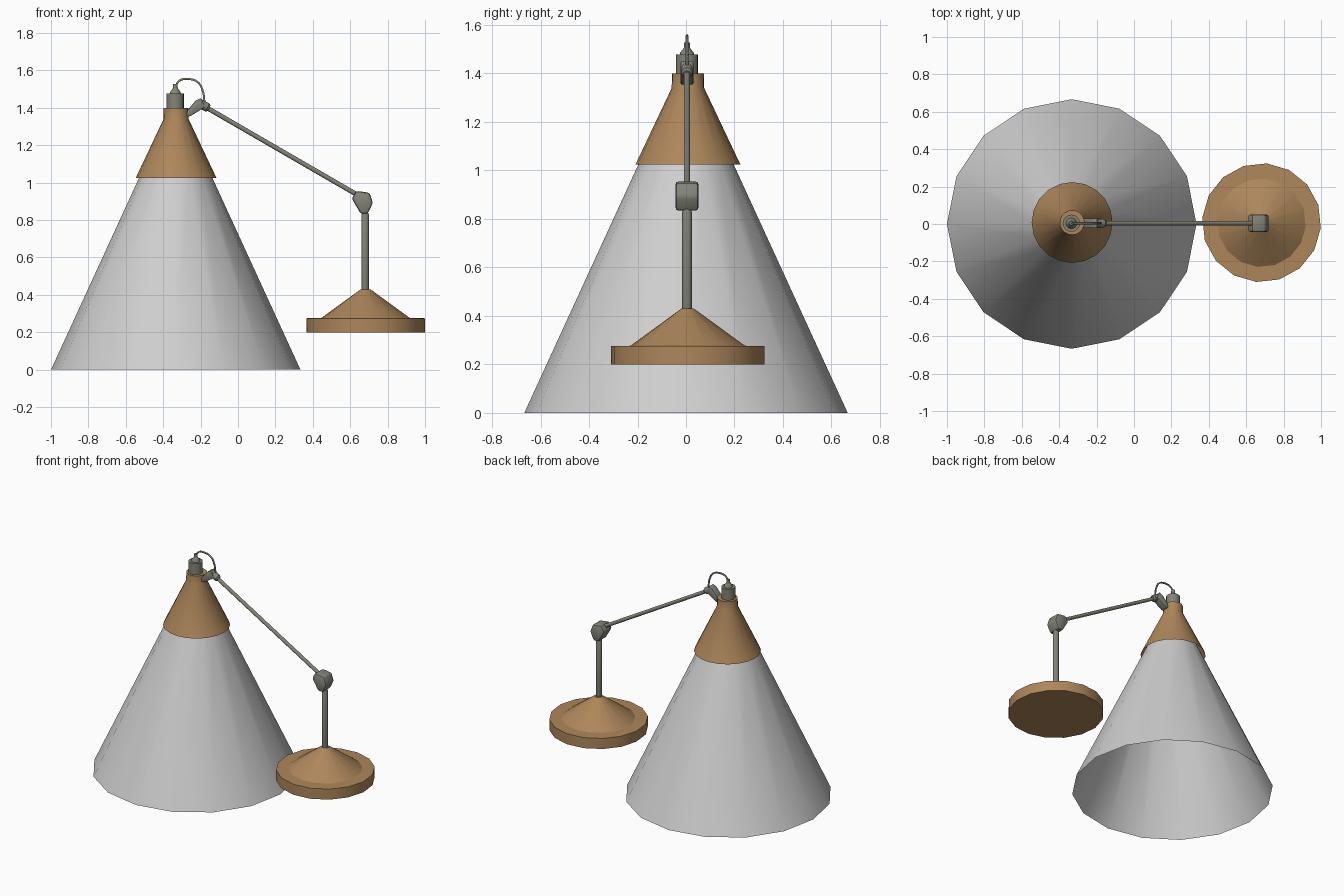
import bpy, bmesh, math
from mathutils import Vector

if "Cube" in bpy.data.objects:
    bpy.data.objects.remove(bpy.data.objects["Cube"])


def material(name, rgb):
    m = bpy.data.materials.new(name)
    m.diffuse_color = (*rgb, 1)
    m.use_nodes = True
    m.node_tree.nodes["Principled BSDF"].inputs["Base Color"].default_value = m.diffuse_color
    return m


GREY = material("shade_grey", (0.62, 0.62, 0.62))
WOOD = material("warm_wood", (0.42, 0.24, 0.105))
METAL = material("dull_metal", (0.23, 0.23, 0.19))


def finish(name, bm, mat, normals=True):
    if normals:
        bmesh.ops.recalc_face_normals(bm, faces=bm.faces[:])
    me = bpy.data.meshes.new(name)
    bm.to_mesh(me)
    bm.free()
    me.materials.append(mat)
    me.shade_smooth()
    me.set_sharp_from_angle(angle=math.radians(32))
    ob = bpy.data.objects.new(name, me)
    bpy.context.collection.objects.link(ob)
    return ob


def lathe(name, origin, axis, profile, mat, sides=16, bottom=True, top=True, turn=0.0):
    """Rings of (radius, distance) swept around an axis from origin."""
    rot = Vector((0, 0, 1)).rotation_difference(Vector(axis).normalized())
    bm = bmesh.new()
    rings = []
    for r, h in profile:
        ring = []
        for i in range(sides):
            a = 2 * math.pi * i / sides + turn
            p = rot @ Vector((r * math.cos(a), r * math.sin(a), h))
            ring.append(bm.verts.new(Vector(origin) + p))
        rings.append(ring)
    for a, b in zip(rings, rings[1:]):
        for i in range(sides):
            j = (i + 1) % sides
            bm.faces.new((a[i], a[j], b[j], b[i]))
    if bottom:
        bm.faces.new(rings[0][::-1])
    if top:
        bm.faces.new(rings[-1])
    return finish(name, bm, mat, normals=False)


def rod(name, a, b, r, mat, sides=12, ends=0.0):
    """Round bar between two points with optional tapered ends."""
    a, b = Vector(a), Vector(b)
    n = (b - a).length
    prof = [(r, 0), (r, n)]
    if ends:
        prof = [(r * .7, 0), (r, ends), (r, n - ends), (r * .7, n)]
    return lathe(name, a, b - a, prof, mat, sides)


def plate(name, pts, y, half, mat, bevel):
    """Side profile in x/z given thickness along y, with rounded edges."""
    bm = bmesh.new()
    f = bm.faces.new([bm.verts.new((x, y - half, z)) for x, z in pts])
    ext = bmesh.ops.extrude_face_region(bm, geom=[f])
    for v in ext["geom"]:
        if isinstance(v, bmesh.types.BMVert):
            v.co.y += 2 * half
    bmesh.ops.recalc_face_normals(bm, faces=bm.faces[:])
    bmesh.ops.bevel(bm, geom=bm.edges[:], offset=bevel, segments=2,
                    affect='EDGES', profile=0.5)
    return finish(name, bm, mat)


CX, BX, Y = -0.333, 0.682, 0.004

# large open shade and its wooden cap
lathe("shade", (CX, 0, 0), (0, 0, 1), [(0.667, 0), (0.194, 1.03), (0.072, 1.30)],
      GREY, bottom=False, top=False)
lathe("shade_cap", (CX + .002, 0.008, 0), (0, 0, 1),
      [(0.216, 1.025), (0.067, 1.34), (0.066, 1.40)], WOOD, 20, bottom=False)

# lamp socket with stepped cable gland
lathe("socket", (CX - .002, 0.004, 0), (0, 0, 1),
      [(0.046, 1.38), (0.046, 1.478)], METAL)
lathe("cable_gland", (CX - .002, 0.004, 0), (0, 0, 1),
      [(0.030, 1.47), (0.028, 1.485), (0.013, 1.505), (0.012, 1.527)], METAL)

# cable looping from the gland to the arm joint
cu = bpy.data.curves.new("cable", 'CURVE')
cu.dimensions = '3D'
cu.bevel_depth = 0.006
cu.bevel_resolution = 1
cu.resolution_u = 5
cu.use_fill_caps = True
path = [(-.335, 1.515), (-.312, 1.546), (-.262, 1.554), (-.216, 1.538),
        (-.190, 1.496), (-.178, 1.425)]
sp = cu.splines.new('BEZIER')
sp.bezier_points.add(len(path) - 1)
for bp, (x, z) in zip(sp.bezier_points, path):
    bp.co = (x, Y, z)
    bp.handle_left_type = bp.handle_right_type = 'AUTO'
cu.materials.append(METAL)
cable = bpy.data.objects.new("cable", cu)
bpy.context.collection.objects.link(cable)

# bracket on the cap and the knuckle that holds the arm
plate("cap_bracket", [(-.275, 1.355), (-.255, 1.355), (-.175, 1.405), (-.198, 1.452),
                      (-.225, 1.440), (-.272, 1.385)], Y, 0.026, METAL, 0.006)
rod("upper_knuckle", (-.212, Y, 1.428), (-.155, Y, 1.397), 0.024, METAL, 12, 0.01)

# slanted arm
rod("arm", (-.19, Y, 1.414), (0.655, Y, 0.925), 0.0125, METAL)

# elbow joint
plate("elbow", [(0.608, 0.915), (0.632, 0.956), (0.703, 0.946), (0.721, 0.892),
                (0.694, 0.834), (0.656, 0.834)], Y, 0.047, METAL, 0.012)

# post and wooden foot
rod("post", (BX - .002, Y, 0.40), (BX - .002, Y, 0.845), 0.0205, METAL, 12, 0.02)
lathe("foot", (BX, 0.007, 0), (0, 0, 1),
      [(0.318, 0.2), (0.318, 0.275), (0.237, 0.277), (0.026, 0.43)], WOOD, 16,
      turn=math.radians(-5))
